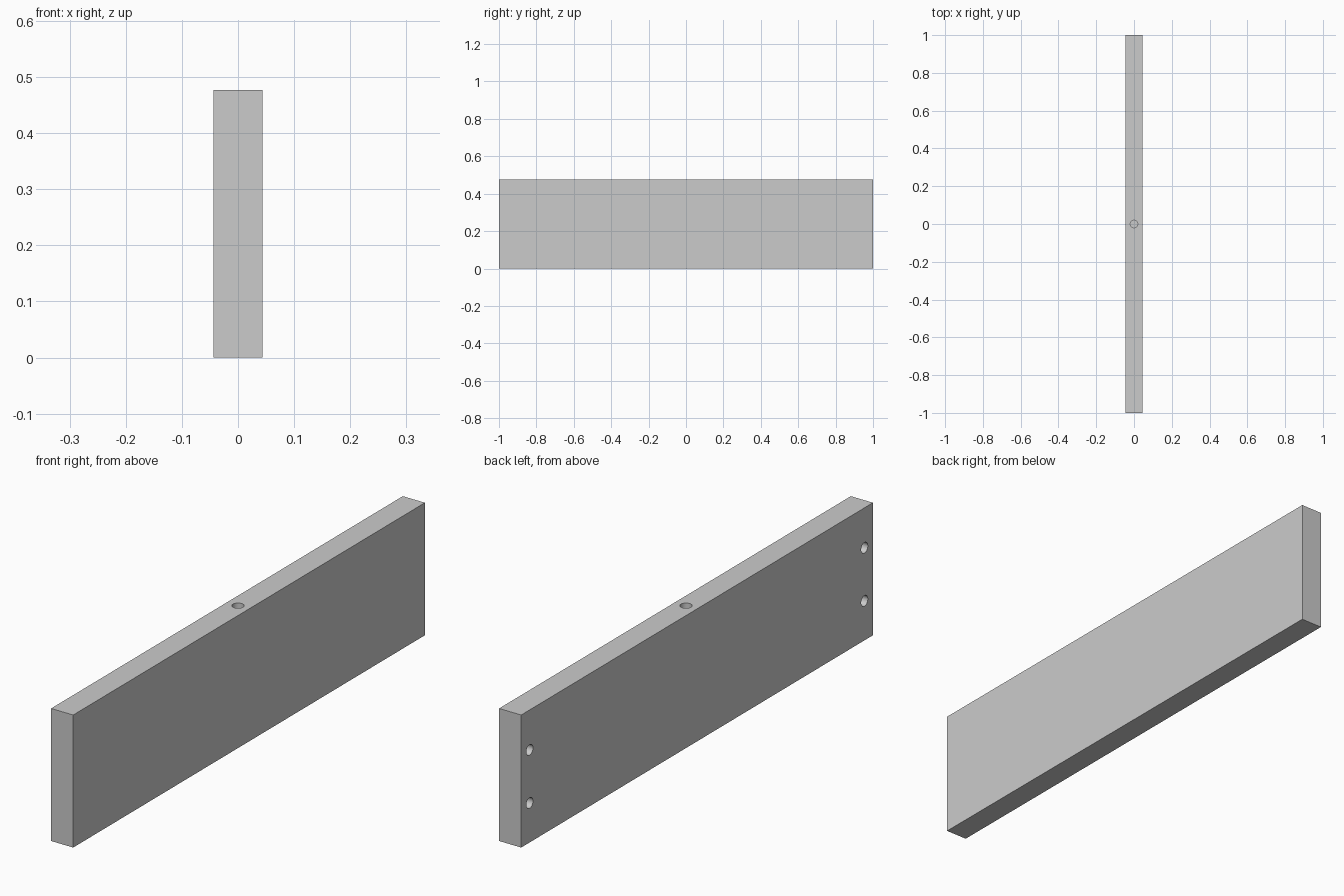
import bpy
from math import pi

if "Cube" in bpy.data.objects:
    bpy.data.objects.remove(bpy.data.objects["Cube"])

THICK, LENGTH, HEIGHT = 0.088, 2.0, 0.477


def drill(board, loc, rot, radius, depth):
    """Cut a blind round hole of the given depth, centred on a surface point."""
    bpy.ops.mesh.primitive_cylinder_add(vertices=32, radius=radius, depth=2 * depth,
                                        location=loc, rotation=rot)
    cutter = bpy.context.object
    cutter.name = "hole_cutter"
    cutter.hide_render = True
    mod = board.modifiers.new("hole", 'BOOLEAN')
    mod.operation, mod.solver, mod.object = 'DIFFERENCE', 'EXACT', cutter
    bpy.context.view_layer.objects.active = board
    bpy.ops.object.modifier_apply(modifier=mod.name)
    bpy.data.objects.remove(cutter, do_unlink=True)


# Plain rectangular board standing on its long edge
bpy.ops.mesh.primitive_cube_add(size=1, location=(0, 0, HEIGHT / 2))
board = bpy.context.object
board.name = "drilled_board"
board.scale = (THICK, LENGTH, HEIGHT)
bpy.ops.object.transform_apply(location=True, rotation=True, scale=True)

# Dowel hole in the middle of the top edge
drill(board, (0, 0, HEIGHT), (0, 0, 0), 0.02, 0.1)

# Two screw holes near each end of the left face
for y in (-0.952, 0.952):
    for z in (0.142, 0.333):
        drill(board, (-THICK / 2, y, z), (0, pi / 2, 0), 0.019, 0.06)

# Smooth hole walls, crisp board edges
bpy.ops.object.select_all(action='DESELECT')
board.select_set(True)
bpy.context.view_layer.objects.active = board
bpy.ops.object.shade_smooth_by_angle()
